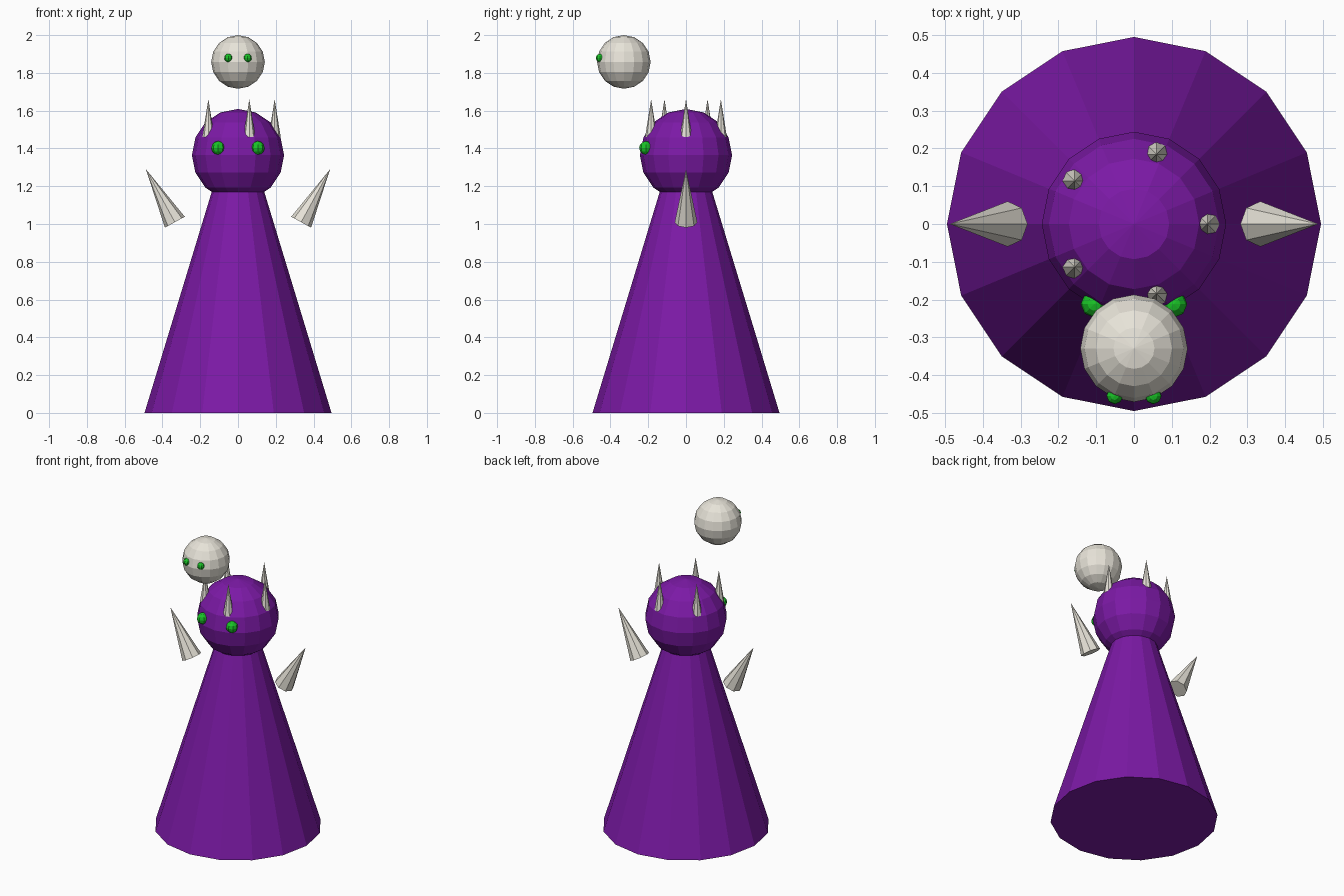
import bpy
from math import sin, cos, tau

if "Cube" in bpy.data.objects:
    bpy.data.objects.remove(bpy.data.objects["Cube"])


def material(name, color):
    m = bpy.data.materials.new(name)
    m.diffuse_color = (*color, 1)
    m.use_nodes = True
    m.node_tree.nodes["Principled BSDF"].inputs["Base Color"].default_value = m.diffuse_color
    return m


PURPLE = material("purple", (0.20, 0.01, 0.38))
BONE = material("bone", (0.80, 0.77, 0.69))
GREEN = material("green", (0.01, 0.55, 0.02))


def finish(name, mat):
    ob = bpy.context.object
    ob.name = name
    ob.data.materials.append(mat)
    return ob


def ball(name, mat, loc, r, seg=16, rings=8):
    bpy.ops.mesh.primitive_uv_sphere_add(segments=seg, ring_count=rings, radius=r, location=loc)
    return finish(name, mat)


def cone(name, mat, loc, r, depth, sides=8, top=0.0, tilt=0.0):
    bpy.ops.mesh.primitive_cone_add(vertices=sides, radius1=r, radius2=top, depth=depth,
                                    location=loc, rotation=(0, tilt, 0))
    return finish(name, mat)


# robe and head
cone("robe", PURPLE, (0, 0, 0.6), 0.495, 1.2, sides=16, top=0.13)
ball("head", PURPLE, (0, 0, 1.365), 0.244)

# floating orb in front of the head
ball("floating_orb", BONE, (0, -0.329, 1.858), 0.142)

# crown of five spikes
for i in range(5):
    a = tau * i / 5
    cone(f"crown_spike_{i + 1}", BONE, (0.194 * cos(a), 0.194 * sin(a), 1.561), 0.032, 0.2)

# mirrored eyes and shoulder spikes
for side, s in (("left", -1), ("right", 1)):
    ball(f"head_eye_{side}", GREEN, (s * 0.105, -0.212, 1.403), 0.036, 8, 6)
    ball(f"orb_eye_{side}", GREEN, (s * 0.051, -0.455, 1.879), 0.022, 8, 6)
    cone(f"shoulder_spike_{side}", BONE, (s * 0.411, 0, 1.15), 0.06, 0.32, tilt=s * 0.5)
